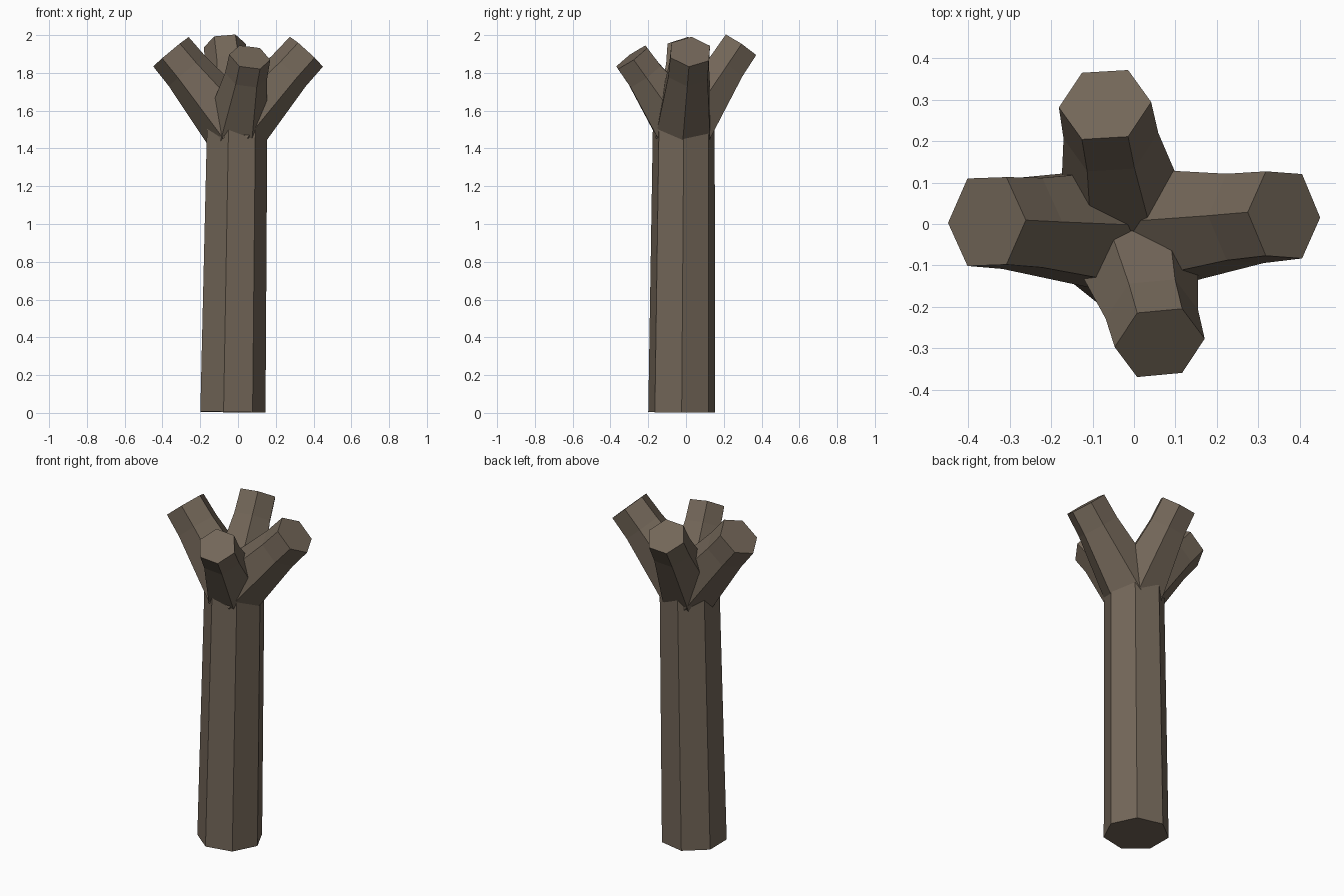
import bpy, bmesh, math
from mathutils import Vector

if "Cube" in bpy.data.objects:
    bpy.data.objects.remove(bpy.data.objects["Cube"])

bark = bpy.data.materials.new("brown_bark")
bark.diffuse_color = (0.17, 0.133, 0.098, 1)
bark.use_nodes = True
bark.node_tree.nodes["Principled BSDF"].inputs["Base Color"].default_value = bark.diffuse_color


def limb(name, start, end, sides, rings):
    """Faceted tube from start to end; rings = (fraction along axis, radius)."""
    start, end = Vector(start), Vector(end)
    axis = (end - start).normalized()
    u = Vector((1, 0, 0))
    u = (u - axis * u.dot(axis)).normalized()   # one corner points along x
    v = axis.cross(u)
    bm = bmesh.new()
    loops = []
    for t, r in rings:
        c = start.lerp(end, t)
        loops.append([bm.verts.new(c + r * (u * math.cos(a) + v * math.sin(a)))
                      for a in (2 * math.pi * i / sides for i in range(sides))])
    for lo, hi in zip(loops, loops[1:]):
        for i in range(sides):
            j = (i + 1) % sides
            bm.faces.new((lo[i], lo[j], hi[j], hi[i]))
    bm.faces.new(loops[0][::-1])
    bm.faces.new(loops[-1])
    mesh = bpy.data.meshes.new(name)
    bm.to_mesh(mesh)
    bm.free()
    mesh.materials.append(bark)
    ob = bpy.data.objects.new(name, mesh)
    bpy.context.collection.objects.link(ob)
    return ob


# Leaning seven-sided trunk
fork = (-0.013, -0.012, 1.5)
limb("trunk", (-0.036, -0.023, 0.004), fork, 7, [(0, 0.1815), (1, 0.168)])

# Four six-sided cut branches spreading from the fork
branches = {
    "left_branch": ((-0.355, 0.006, 1.912), 0.122),
    "right_branch": ((0.362, 0.022, 1.912), 0.118),
    "back_branch": ((-0.07, 0.288, 1.944), 0.112),
    "front_branch": ((0.062, -0.287, 1.883), 0.11),
}
for name, (tip, r) in branches.items():
    limb(name, fork, tip, 6, [(0, 0.168), (0.75, r + 0.003), (1, r)])
